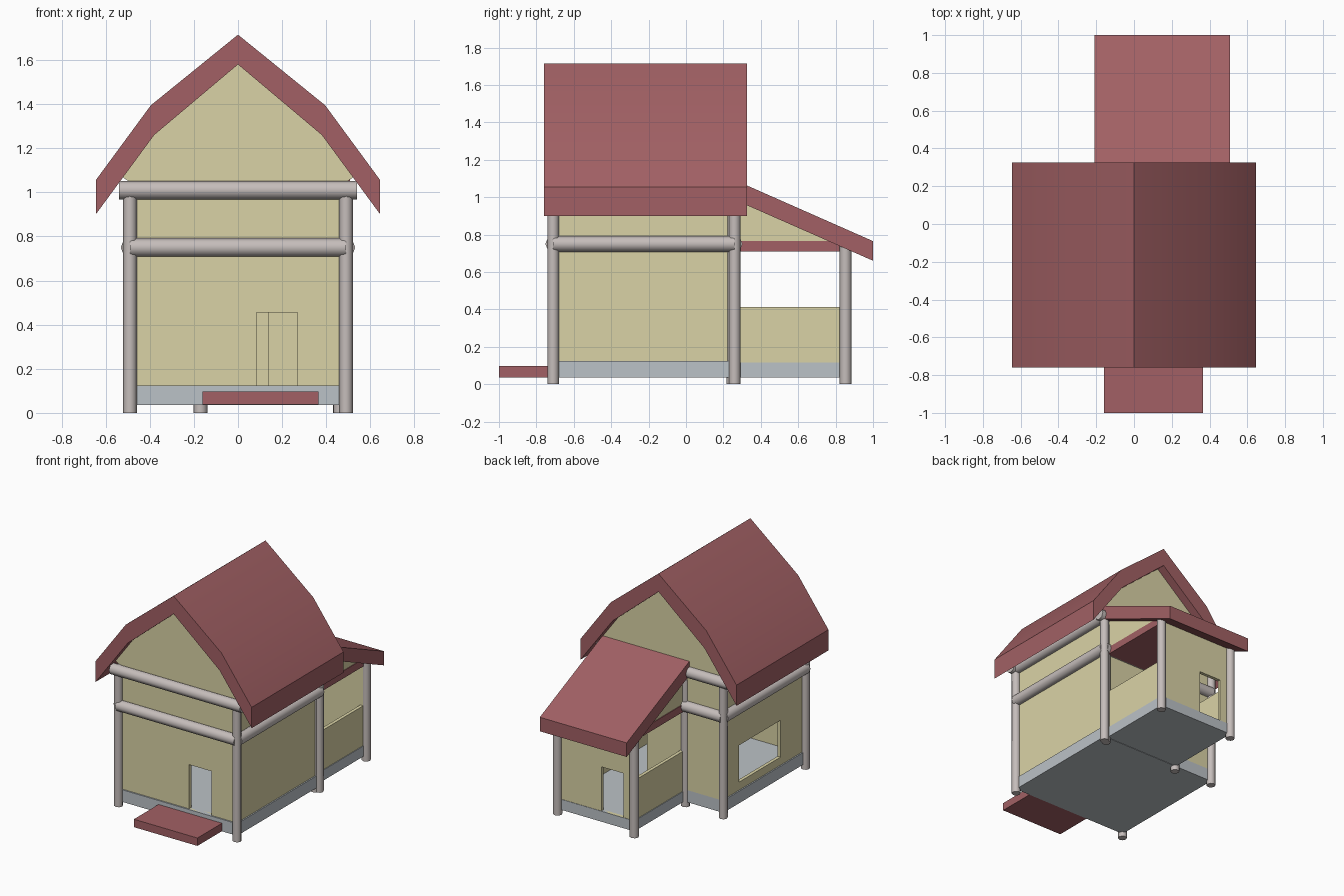
import bpy, bmesh, math
from mathutils import Vector

if "Cube" in bpy.data.objects:
    bpy.data.objects.remove(bpy.data.objects["Cube"])


def material(name, rgb):
    m = bpy.data.materials.new(name)
    m.diffuse_color = (*rgb, 1)
    m.use_nodes = True
    m.node_tree.nodes["Principled BSDF"].inputs["Base Color"].default_value = m.diffuse_color
    return m


RED = material("roof red", (0.36, 0.118, 0.128))
CREAM = material("wall cream", (0.70, 0.65, 0.38))
TIMBER = material("pale timber", (0.56, 0.51, 0.495))
FLOOR = material("floor grey", (0.50, 0.54, 0.57))


def finish(bm, name, mat, smooth):
    bmesh.ops.recalc_face_normals(bm, faces=bm.faces)
    mesh = bpy.data.meshes.new(name)
    bm.to_mesh(mesh)
    bm.free()
    for p in mesh.polygons:
        p.use_smooth = smooth
    mesh.materials.append(mat)
    ob = bpy.data.objects.new(name, mesh)
    bpy.context.collection.objects.link(ob)
    return ob


def prism(name, outline, axis, lo, hi, mat, smooth=False):
    """Extrude a profile: (x, z) along y, or (y, z) along x."""
    bm = bmesh.new()
    place = (lambda a, b, d: (a, d, b)) if axis == "y" else (lambda a, b, d: (d, a, b))
    face = bm.faces.new([bm.verts.new(place(a, b, lo)) for a, b in outline])
    out = bmesh.ops.extrude_face_region(bm, geom=[face])
    move = [v for v in out["geom"] if isinstance(v, bmesh.types.BMVert)]
    bmesh.ops.translate(bm, verts=move, vec=place(0, 0, hi - lo))
    return finish(bm, name, mat, smooth)


def box(name, x0, x1, y0, y1, z0, z1, mat, smooth=False):
    return prism(name, [(x0, z0), (x1, z0), (x1, z1), (x0, z1)], "y", y0, y1, mat, smooth)


def log(name, a, b, r):
    """Eight-sided timber between two points."""
    a, b = Vector(a), Vector(b)
    bm = bmesh.new()
    bmesh.ops.create_cone(bm, cap_ends=True, segments=8, radius1=r, radius2=r, depth=(b - a).length)
    bmesh.ops.rotate(bm, verts=bm.verts, matrix=Vector((0, 0, 1)).rotation_difference(b - a).to_matrix())
    bmesh.ops.translate(bm, verts=bm.verts, vec=(a + b) / 2)
    ob = finish(bm, name, TIMBER, False)
    bpy.context.view_layer.objects.active = ob
    ob.select_set(True)
    bpy.ops.object.shade_smooth_by_angle(angle=math.radians(50))
    ob.select_set(False)


def opening(wall, x0, x1, y0, y1, z0, z1):
    """Cut a rectangular hole through a wall."""
    cutter = box(wall.name + "_cutter", x0, x1, y0, y1, z0, z1, CREAM)
    cutter.hide_render = True
    cutter.hide_viewport = True
    mod = wall.modifiers.new("opening", "BOOLEAN")
    mod.operation = "DIFFERENCE"
    mod.solver = "EXACT"
    mod.object = cutter


# Main house posts and beams
PX, FY, BY = 0.49, -0.71, 0.26
for sx, side in ((-1, "left"), (1, "right")):
    for y, end in ((FY, "front"), (BY, "back")):
        log(f"{end}_{side}_post", (sx * PX, y, 0), (sx * PX, y, 1.0), 0.031)
    log(f"{side}_middle_beam", (sx * PX, FY, 0.75), (sx * PX, BY, 0.75), 0.042)
    log(f"{side}_top_beam", (sx * PX, FY, 1.01), (sx * PX, BY, 1.01), 0.042)
for y, end in ((FY, "front"), (BY, "back")):
    log(f"{end}_middle_beam", (-PX, y, 0.75), (PX, y, 0.75), 0.042)
    log(f"{end}_top_beam", (-0.54, y, 1.01), (0.54, y, 1.01), 0.042)

# Main floor and gabled end walls with doorways
box("main_floor", -PX, PX, FY, BY, 0.035, 0.125, FLOOR)
gable = [(-0.48, 0.1), (0.48, 0.1), (0.48, 1.04), (0.525, 1.07), (0.38, 1.27),
         (0, 1.59), (-0.38, 1.27), (-0.525, 1.07), (-0.48, 1.04)]
front = prism("front_wall", gable, "y", -0.70, -0.67, CREAM)
opening(front, 0.085, 0.27, -0.8, -0.6, 0.125, 0.455)
back = prism("back_wall", gable, "y", 0.23, 0.26, CREAM)
opening(back, 0.14, 0.32, 0.2, 0.3, 0.125, 0.455)

# Main side walls, with a window on the left
box("right_wall", 0.455, 0.48, -0.70, 0.25, 0.1, 1.04, CREAM)
left = box("left_wall", -0.48, -0.455, -0.70, 0.25, 0.1, 1.04, CREAM)
opening(left, -0.6, -0.4, -0.43, 0.06, 0.185, 0.46)

# Main roof with a bent slope on each side
half = [(0.645, 0.90), (0.645, 1.055), (0.395, 1.395)]
inner = [(0.38, 1.26)]
roof = ([(0, 1.58)] + inner + half + [(0, 1.715)]
        + [(-x, z) for x, z in reversed(half)] + [(-x, z) for x, z in inner])
main_roof = prism("main_roof", roof, "y", -0.76, 0.325, RED)
bpy.context.view_layer.objects.active = main_roof
main_roof.select_set(True)
bpy.ops.object.shade_smooth_by_angle(angle=math.radians(35))
main_roof.select_set(False)

# Rear annex posts, floor and ceiling
AL, AR, AY = -0.17, 0.463, 0.853
for x, side in ((AL, "left"), (AR, "right")):
    log(f"annex_back_{side}_post", (x, AY, 0), (x, AY, 0.76), 0.032)
    log(f"annex_inner_{side}_post", (x, 0.247, 0), (x, 0.247, 0.95), 0.031)
box("annex_floor", AL, AR, 0.261, AY, 0.037, 0.115, FLOOR)
box("annex_ceiling", AL, AR, 0.261, 0.84, 0.71, 0.765, RED)

# Annex walls: low sides, sloped side gables, full back with a doorway
for x, side in ((AL + 0.005, "left"), (AR - 0.03, "right")):
    box(f"annex_{side}_low_wall", x, x + 0.025, 0.26, 0.85, 0.1, 0.412, CREAM)
    prism(f"annex_{side}_gable", [(0.26, 0.76), (0.82, 0.76), (0.26, 1.01)],
          "x", x, x + 0.025, CREAM)
annex_back = box("annex_back_wall", AL, AR, 0.825, 0.85, 0.1, 0.75, CREAM)
opening(annex_back, -0.08, 0.105, 0.75, 0.95, 0.115, 0.445)

# Annex lean-to roof
prism("annex_roof", [(0.25, 0.99), (1.0, 0.66), (1.0, 0.765), (0.25, 1.096)],
      "x", -0.21, 0.508, RED)

# Front doorstep
box("doorstep", -0.16, 0.365, -1.0, -0.70, 0.037, 0.096, RED)
